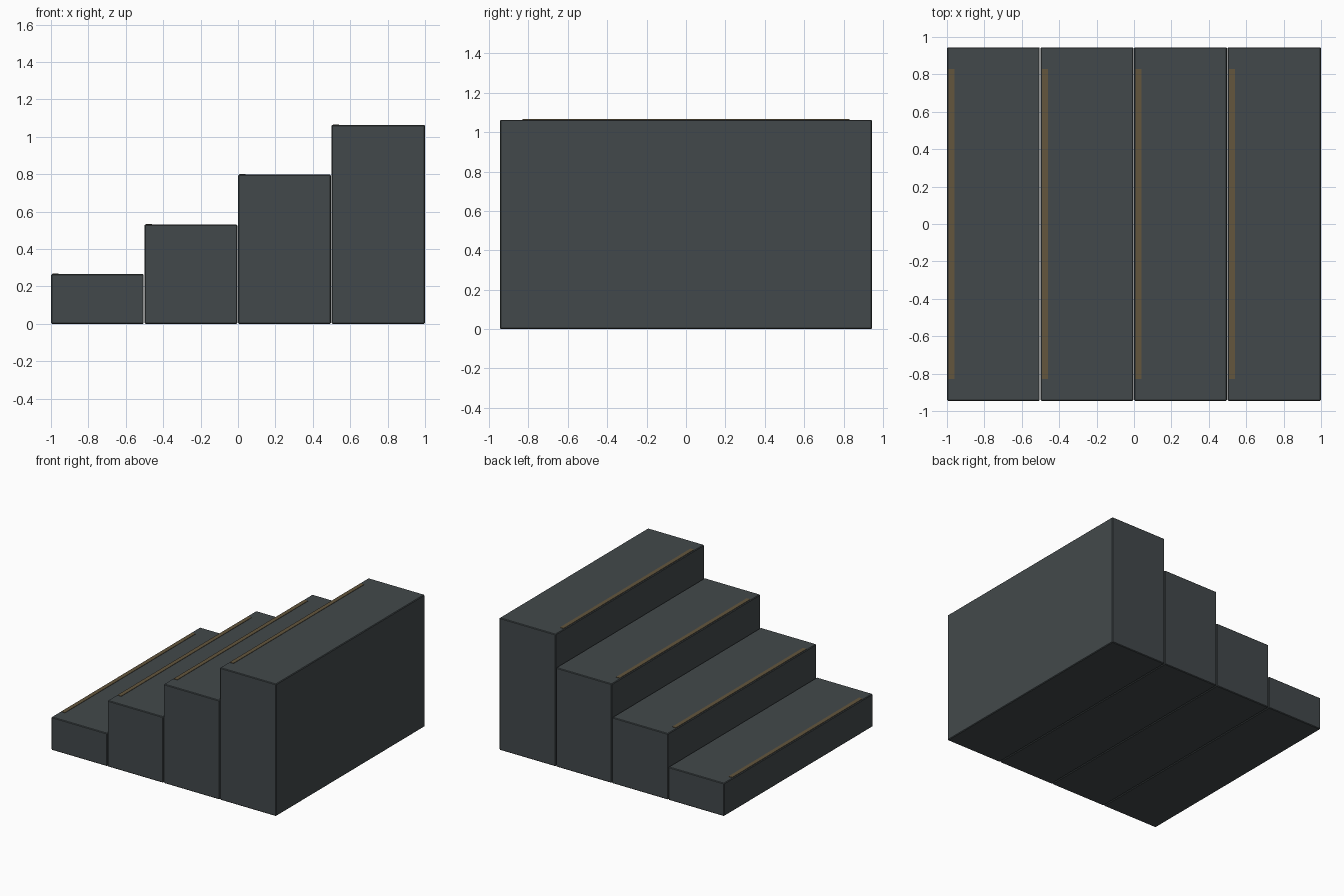
import bpy

if "Cube" in bpy.data.objects:
    bpy.data.objects.remove(bpy.data.objects["Cube"])

STEPS, RUN, RISE, DEPTH = 4, 0.5, 0.266, 1.89
GAP = 0.004


def material(name, rgb):
    mat = bpy.data.materials.new(name)
    mat.diffuse_color = (*rgb, 1)
    mat.use_nodes = True
    mat.node_tree.nodes["Principled BSDF"].inputs["Base Color"].default_value = mat.diffuse_color
    return mat


def box(name, lo, hi, mat, bevel=0):
    size = [b - a for a, b in zip(lo, hi)]
    bpy.ops.mesh.primitive_cube_add(size=1, location=[(a + b) / 2 for a, b in zip(lo, hi)])
    ob = bpy.context.object
    ob.name = name
    ob.scale = size
    bpy.ops.object.transform_apply(location=False, rotation=False, scale=True)
    ob.data.materials.append(mat)
    if bevel:
        mod = ob.modifiers.new("edge_bevel", 'BEVEL')
        mod.width = bevel
        mod.segments = 1
    return ob


stone = material("dark_stone", (0.055, 0.066, 0.07))
trim = material("bronze_trim", (0.125, 0.092, 0.048))

for i in range(STEPS):
    x = -1 + i * RUN
    top = RISE * (i + 1) - 0.001
    end = x + RUN - (GAP if i < STEPS - 1 else 0)
    # full-height step block
    box(f"step_block_{i + 1}", (x, -DEPTH / 2, 0), (end, DEPTH / 2, top), stone, 0.005)
    # thin inlaid strip along the nosing
    box(f"nosing_strip_{i + 1}", (x + 0.008, -0.83, top - 0.01), (x + 0.041, 0.83, top + 0.003), trim)
